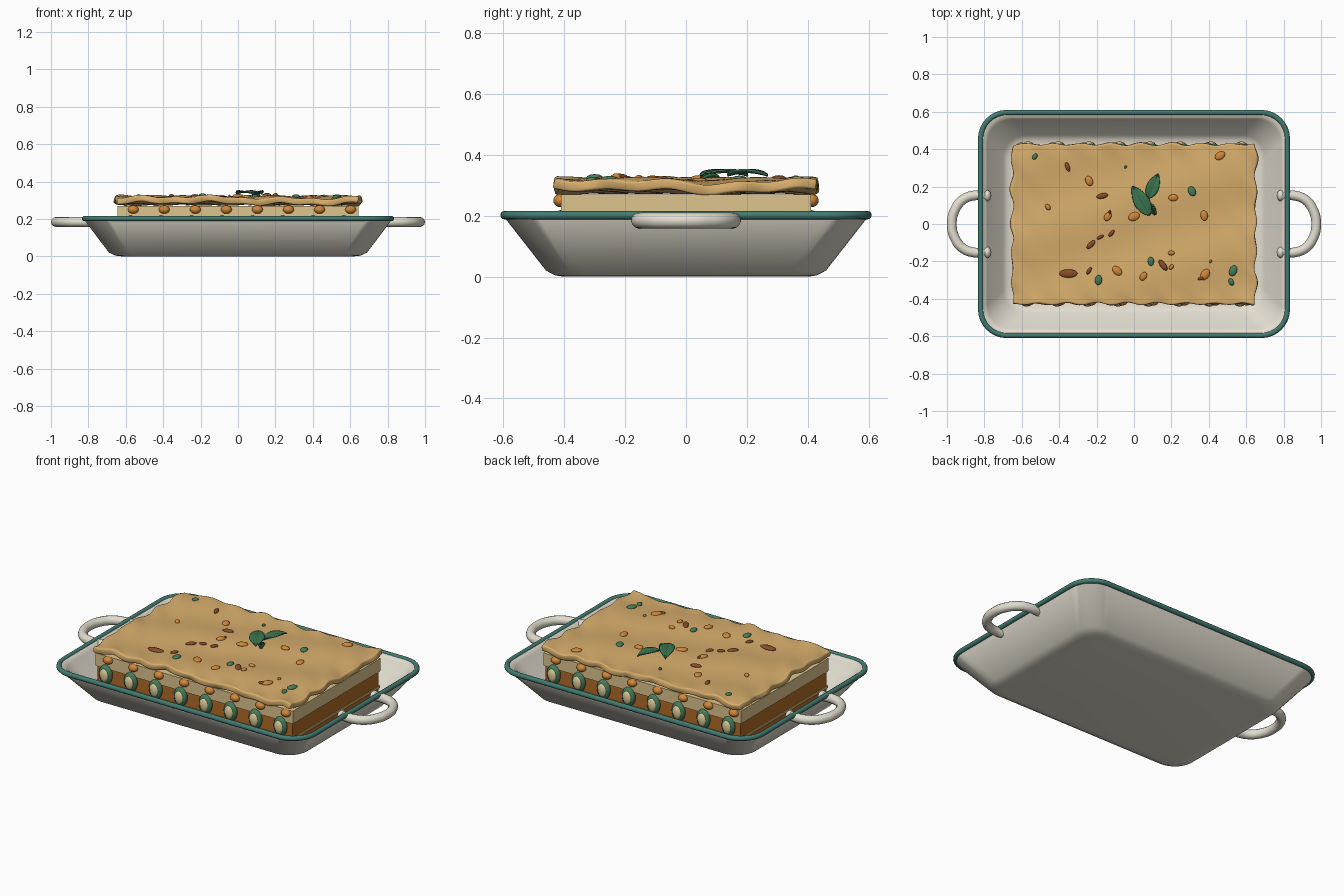
import bpy, bmesh, math, random
from mathutils import Vector, Matrix

if "Cube" in bpy.data.objects:
    bpy.data.objects.remove(bpy.data.objects["Cube"])
random.seed(4)

def mat(name, r, g, b):
    m = bpy.data.materials.new(name)
    m.diffuse_color = [(c / 255) ** 2.2 for c in (r, g, b)] + [1]
    m.use_nodes = True
    m.node_tree.nodes["Principled BSDF"].inputs["Base Color"].default_value = m.diffuse_color
    return m

CERAMIC = mat("ceramic", 226, 220, 206)
TEAL = mat("teal_glaze", 68, 122, 112)
PASTA = mat("pasta", 214, 172, 108)
CREAM = mat("cream", 222, 196, 140)
SAUCE = mat("sauce", 176, 108, 44)
ORANGE = mat("orange", 208, 134, 58)
BROWN = mat("brown", 134, 78, 44)
GREEN = mat("green", 72, 124, 92)
LEAF = mat("leaf", 62, 116, 80)
VEIN = mat("vein", 36, 76, 54)
SEED = mat("pale_flesh", 222, 206, 156)

def finish(bm, name, material, angle=40):
    bmesh.ops.recalc_face_normals(bm, faces=bm.faces)
    me = bpy.data.meshes.new(name)
    bm.to_mesh(me)
    bm.free()
    me.materials.append(material)
    for p in me.polygons:
        p.use_smooth = True
    me.set_sharp_from_angle(angle=math.radians(angle))
    ob = bpy.data.objects.new(name, me)
    bpy.context.collection.objects.link(ob)
    return ob

def round_rect(hx, hy, r, z, n=8):
    pts = []
    for q, (sx, sy) in enumerate([(1, 1), (-1, 1), (-1, -1), (1, -1)]):
        for i in range(n + 1):
            a = math.pi / 2 * (q + i / n)
            pts.append((sx * (hx - r) + r * math.cos(a), sy * (hy - r) + r * math.sin(a), z))
    return pts

def tube(name, pts, radius, material, cyclic=False, smooth=False):
    cu = bpy.data.curves.new(name, 'CURVE')
    cu.dimensions = '3D'
    cu.bevel_depth = radius
    cu.bevel_resolution = 4
    cu.use_fill_caps = True
    if smooth:
        s = cu.splines.new('BEZIER')
        s.bezier_points.add(len(pts) - 1)
        for bp, p in zip(s.bezier_points, pts):
            bp.co = p
            bp.handle_left_type = bp.handle_right_type = 'AUTO'
    else:
        s = cu.splines.new('POLY')
        s.points.add(len(pts) - 1)
        for bp, p in zip(s.points, pts):
            bp.co = (*p, 1)
    s.use_cyclic_u = cyclic
    cu.materials.append(material)
    ob = bpy.data.objects.new(name, cu)
    bpy.context.collection.objects.link(ob)
    return ob

def blob(name, loc, size, material, rot=0.0):
    bm = bmesh.new()
    bmesh.ops.create_uvsphere(bm, u_segments=16, v_segments=10, radius=1, matrix=Matrix.Translation(loc)
                              @ Matrix.Rotation(rot, 4, 'Z') @ Matrix.Diagonal((*size, 1)))
    return finish(bm, name, material, 80)

# Baking dish: one lofted shell, outside up and inside down
profile = [(.62, .40, .10, 0), (.655, .43, .11, .004), (.69, .46, .12, .02), (.822, .597, .14, .195),
           (.822, .597, .14, .208), (.80, .575, .13, .205), (.785, .56, .13, .19),
           (.70, .475, .12, .05), (.675, .45, .11, .033), (.64, .42, .10, .03)]
bm = bmesh.new()
rings = [[bm.verts.new(p) for p in round_rect(*pr)] for pr in profile]
n = len(rings[0])
for a, b in zip(rings, rings[1:]):
    for i in range(n):
        bm.faces.new((a[i], a[(i + 1) % n], b[(i + 1) % n], b[i]))
bm.faces.new(rings[0])
bm.faces.new(rings[-1])
finish(bm, "baking_dish", CERAMIC)

# Glazed rim
tube("dish_rim", round_rect(.82, .596, .14, .202), .014, TEAL, cyclic=True)

# Side handles
for side, s in (("right", 1), ("left", -1)):
    path = [(.78, .15), (.85, .153), (.915, .13), (.96, .07), (.974, 0)]
    path += [(x, -y) for x, y in reversed(path[:-1])]
    tube(side + "_handle", [(s * x, y, .184) for x, y in path], .026, CERAMIC, smooth=True)
    for y in (-.152, .152):
        blob(side + "_handle_root", (s * .785, y, .184), (.022, .03, .03), CERAMIC)

# Stacked filling and pasta layers
for name, hx, hy, z0, z1, m in [("lower_sauce_layer", .637, .402, .03, .095, SAUCE),
                                ("middle_pasta_layer", .642, .407, .095, .11, PASTA),
                                ("upper_sauce_layer", .637, .402, .11, .195, SAUCE),
                                ("cream_layer", .645, .41, .195, .27, CREAM)]:
    bm = bmesh.new()
    bmesh.ops.create_cube(bm, size=1, matrix=Matrix.Translation((0, 0, (z0 + z1) / 2))
                          @ Matrix.Diagonal((2 * hx, 2 * hy, z1 - z0, 1)))
    finish(bm, name, m)

# Wavy top sheet
def wave(x, y):
    z = .316 + .006 * math.sin(16 * x + 6 * y) + .005 * math.sin(15 * y - 5 * x)
    edge = max(abs(x) / .65, abs(y) / .43) ** 8
    return z + edge * .006 * math.sin(34 * x + 29 * y)

bm = bmesh.new()
bmesh.ops.create_grid(bm, x_segments=90, y_segments=60, size=1)
for v in bm.verts:
    x, y = v.co.x * .652, v.co.y * .427
    z = wave(x, y)
    x, y = (x + v.co.x ** 9 * .007 * math.sin(38 * y + 1), y + v.co.y ** 9 * .006 * math.sin(40 * x))
    v.co = (x, y, z)
sheet = finish(bm, "top_pasta_sheet", PASTA)
mod = sheet.modifiers.new("thickness", 'SOLIDIFY')
mod.thickness = .034
mod.offset = -1
bev = sheet.modifiers.new("soft_edge", 'BEVEL')
bev.width = .007
bev.segments = 2
bev.angle_limit = math.radians(50)

# Vegetable slices and orange beads along front and back
for s in (-1, 1):
    for i in range(8):
        x = -.575 + i * .163
        blob("vegetable_slice", (-s * x, s * .412, .162), (.042, .023, .057), GREEN)
        blob("slice_flesh", (-s * x, s * .427, .162), (.027, .014, .038), SEED)
        x = -.56 + i * .166
        blob("orange_bead", (-s * x, s * .412, .25), (.029, .024, .022), ORANGE)

# Scattered topping bits: x, y, size, turn
bits = {
    "green_bit": (GREEN, [(-.53, .36, .018, 1), (.31, .175, .028, 2), (-.19, -.30, .027, 1.5),
                          (.53, -.25, .03, 1.2), (.09, -.2, .024, 1.6), (.52, -.31, .02, 2), (-.045, .305, .009, 1)]),
    "orange_bit": (ORANGE, [(-.24, .23, .028, 2), (.46, .365, .03, .6), (0, .04, .032, .4), (.375, .045, .028, 1.7),
                            (-.14, .04, .026, 1), (.21, .14, .026, 0), (-.09, -.25, .03, 2.4), (.38, -.27, .032, 1),
                            (.05, -.28, .025, 1), (.2, -.155, .018, 0), (.2, -.23, .016, 1),
                            (-.46, .09, .018, 2.2), (.41, -.2, .009, 1)]),
    "brown_bit": (BROWN, [(-.355, .305, .026, 1.9), (-.17, .15, .032, .2), (-.35, -.265, .05, 0), (-.23, -.11, .03, .8),
                          (-.18, -.07, .02, .5), (-.12, -.05, .022, .9), (.155, -.22, .034, 2.2),
                          (.36, -.29, .02, .3), (-.24, -.25, .022, 1), (-.13, .06, .015, 1.5)])}
for name, (m, spots) in bits.items():
    for x, y, r, turn in spots:
        k = .45 if m is BROWN else .7
        blob(name, (x, y, wave(x, y) + .002), (r, r * k, .011), m, turn)

# Herb leaves with raised veins
def leaf(base, tip, width, z):
    b, t = Vector((*base, 0)), Vector((*tip, 0))
    d = t - b
    side = Vector((-d.y, d.x, 0)).normalized()
    def at(u, v):
        h = z + .012 * math.sin(math.pi * u) + .008 * abs(v)
        return b + d * u + side * width * v * math.sin(math.pi * u ** .85) ** .8 + Vector((0, 0, h))
    us = [.01 + .98 * i / 14 for i in range(15)]
    vs = [-1, -.5, 0, .5, 1]
    bm = bmesh.new()
    g = [[bm.verts.new(at(u, v)) for v in vs] for u in us]
    for i in range(14):
        for j in range(4):
            bm.faces.new((g[i][j], g[i + 1][j], g[i + 1][j + 1], g[i][j + 1]))
    ob = finish(bm, "herb_leaf", LEAF)
    ob.modifiers.new("thickness", 'SOLIDIFY').thickness = .006
    up = Vector((0, 0, .004))
    tube("leaf_midrib", [at(u, 0) + up for u in us], .0025, VEIN)
    for u in (.25, .42, .59):
        for v in (-.8, .8):
            tube("leaf_vein", [at(u, 0) + up, at(u + .07, v / 2) + up, at(u + .14, v) + up], .0015, VEIN)

leaf((.085, .045), (-.01, .205), .042, .328)
leaf((.075, .135), (.13, .27), .034, .328)
leaf((.08, .11), (.115, .05), .016, .32)
